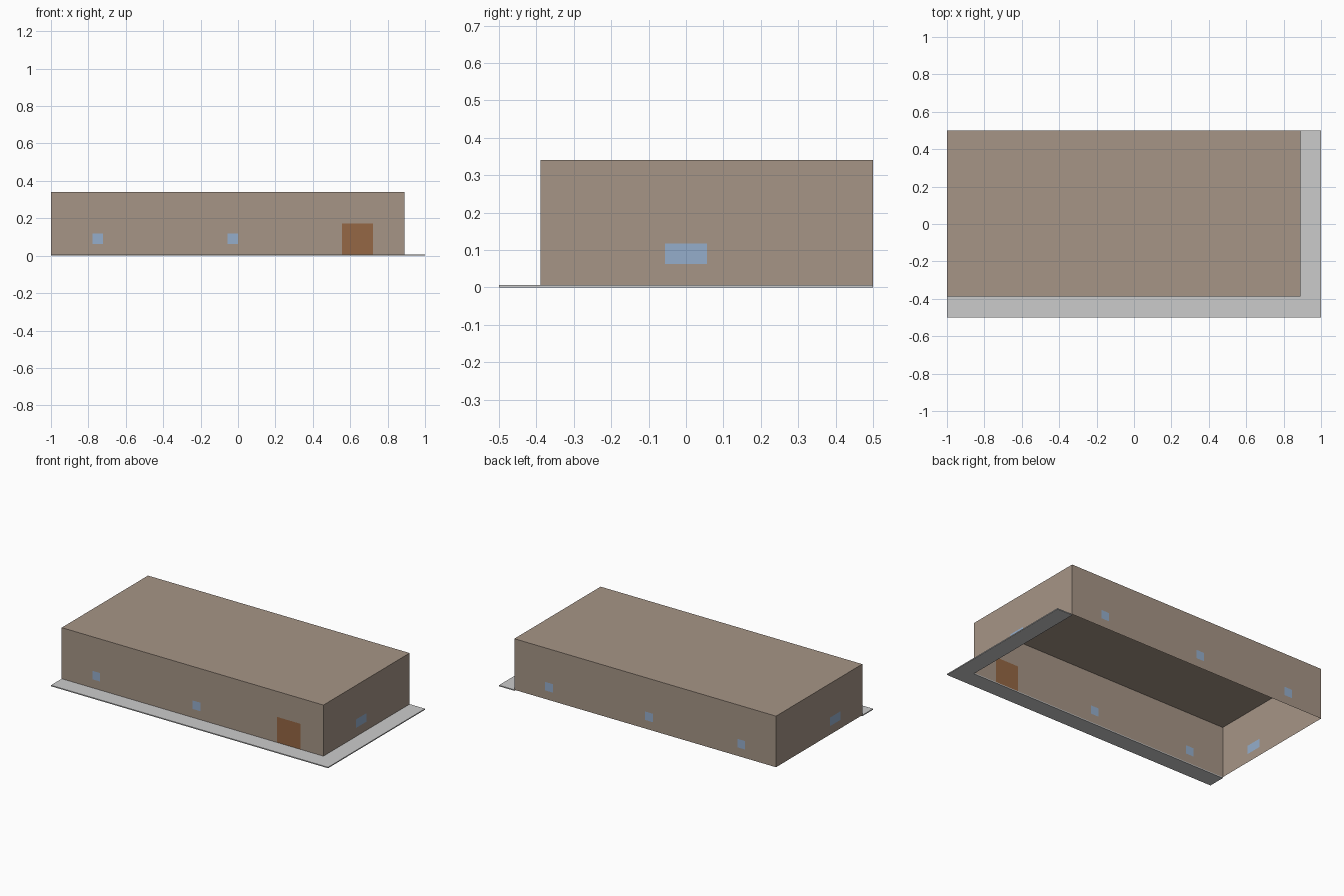
import bpy
import bmesh

if "Cube" in bpy.data.objects:
    bpy.data.objects.remove(bpy.data.objects["Cube"])

U = 1 / 9                      # layout module: the plot is 18 x 9 modules
BASE = 0.0067                  # paving thickness
X0, X1, Y0, Y1, H = -9, 8, -3.5, 4.5, 3   # building extents in modules


def material(name, rgb):
    m = bpy.data.materials.new(name)
    m.diffuse_color = (*rgb, 1)
    m.use_nodes = True
    m.node_tree.nodes["Principled BSDF"].inputs["Base Color"].default_value = m.diffuse_color
    return m


WALL = material("wall_tan", (0.38, 0.30, 0.24))
GLASS = material("window_blue", (0.30, 0.42, 0.60))
WOOD = material("door_brown", (0.30, 0.135, 0.058))


def finish(bm, name, mat=None):
    bmesh.ops.remove_doubles(bm, verts=bm.verts, dist=1e-5)
    me = bpy.data.meshes.new(name)
    bm.to_mesh(me)
    bm.free()
    ob = bpy.data.objects.new(name, me)
    bpy.context.collection.objects.link(ob)
    if mat:
        me.materials.append(mat)
    return ob


def quad(bm, place, a, b, low, high, flip):
    """Rectangle a..b by low..high on a wall plane, in modules."""
    pts = [(a, low), (b, low), (b, high), (a, high)]
    if flip:
        pts.reverse()
    vs = []
    for s, t in pts:
        x, y = place(s)
        vs.append(bm.verts.new((x * U, y * U, BASE + t * U)))
    bm.faces.new(vs)


def window(start, width=0.5):
    return ("window", start, start + width, 0.5, 1.0, GLASS)


door = ("door", 5, 6.5, 0, 1.5, WOOD)

# name, position along wall -> (x, y), start, end, flip normal, openings
walls = [
    ("front", lambda s: (s, Y0), X0, X1, False, [window(-7), window(-0.5), door]),
    ("back", lambda s: (s, Y1), X0, X1, True, [window(-7), window(-1), window(5.5)]),
    ("right", lambda s: (X1, s), Y0, Y1, False, [window(-0.5, 1)]),
    ("left", lambda s: (X0, s), Y0, Y1, True, [window(-1.5, 1)]),
]

# Building shell: sheet walls with openings, open underneath
shell = bmesh.new()
for side, place, start, end, flip, openings in walls:
    at = start
    for i, (kind, a, b, low, high, mat) in enumerate(openings, 1):
        quad(shell, place, at, a, 0, H, flip)
        if low > 0:
            quad(shell, place, a, b, 0, low, flip)
        quad(shell, place, a, b, high, H, flip)
        # Pane or door leaf flush in its opening
        pane = bmesh.new()
        quad(pane, place, a, b, low, high, flip)
        finish(pane, f"{side}_{kind}_{i}", mat)
        at = b
    quad(shell, place, at, end, 0, H, flip)

# Flat roof
shell.faces.new([shell.verts.new((x * U, y * U, BASE + H * U))
                 for x, y in [(X0, Y0), (X1, Y0), (X1, Y1), (X0, Y1)]])
finish(shell, "building_shell", WALL)

# L-shaped paving along the front and right sides
paving = bmesh.new()
outline = [(-9, -4.5), (9, -4.5), (9, 4.5), (8, 4.5), (8, -3.5), (-9, -3.5)]
face = paving.faces.new([paving.verts.new((x * U, y * U, 0)) for x, y in outline])
top = bmesh.ops.extrude_face_region(paving, geom=[face], use_keep_orig=True)["geom"]
bmesh.ops.translate(paving, vec=(0, 0, BASE),
                    verts=[v for v in top if isinstance(v, bmesh.types.BMVert)])
bmesh.ops.recalc_face_normals(paving, faces=paving.faces)
finish(paving, "paving")
